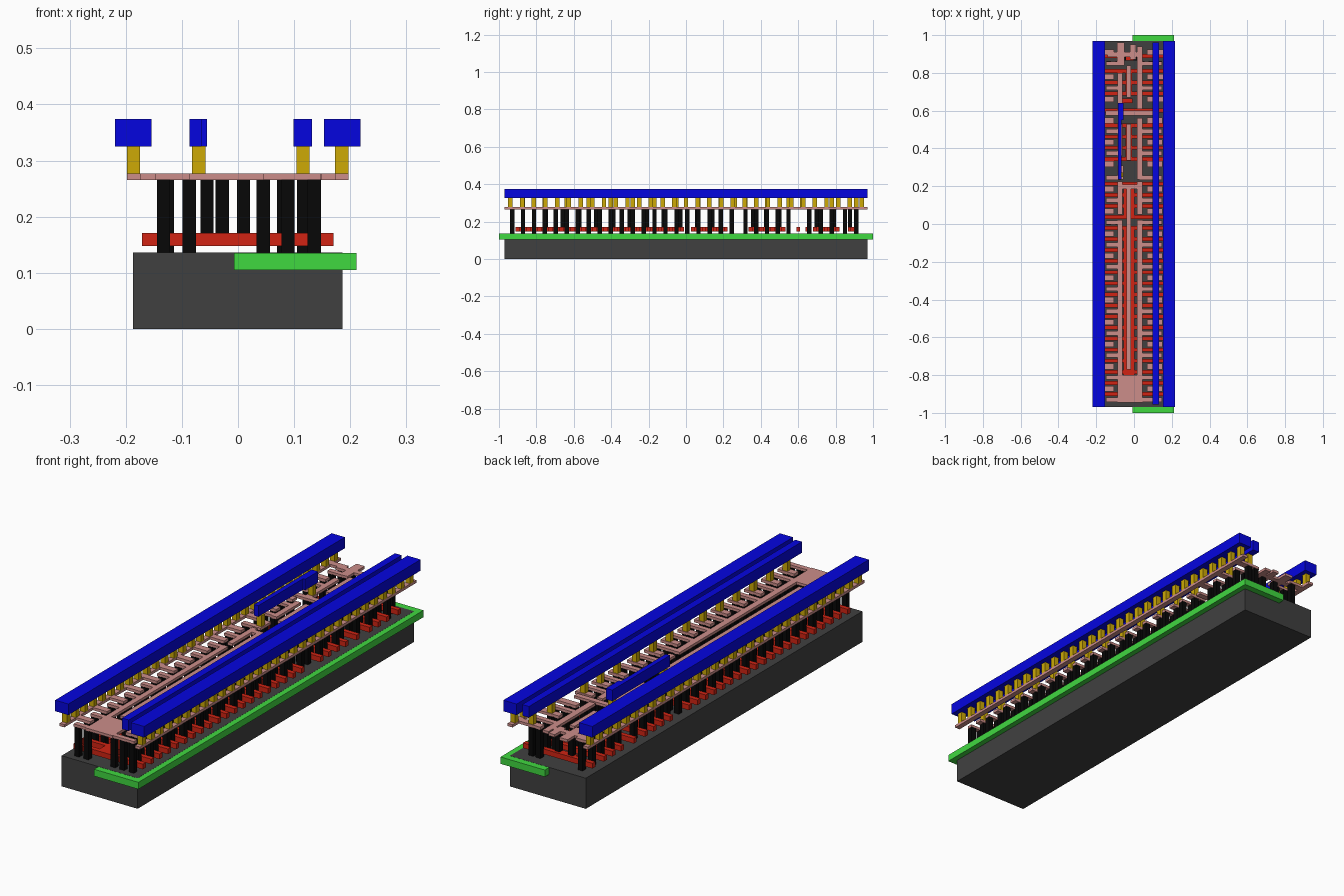
import bpy, bmesh

if "Cube" in bpy.data.objects:
    bpy.data.objects.remove(bpy.data.objects["Cube"])

# layer heights (bottom, top)
Z = dict(sub=(0, .136), well=(.105, .1355), poly=(.148, .171), con=(.136, .266),
         pcon=(.171, .266), local=(.265, .277), via=(.277, .326), metal=(.325, .374))


def material(name, rgb):
    m = bpy.data.materials.new(name)
    m.diffuse_color = (*[(c / 255) ** 2.2 for c in rgb], 1)
    m.use_nodes = True
    m.node_tree.nodes["Principled BSDF"].inputs["Base Color"].default_value = m.diffuse_color
    return m


DARK = material("dark_grey", (66, 66, 66))
GREEN = material("green", (66, 215, 66))
RED = material("red", (208, 40, 26))
BLACK = material("black", (16, 16, 16))
PINK = material("pink", (203, 140, 136))
GOLD = material("gold", (204, 168, 14))
BLUE = material("blue", (13, 13, 222))


def layer(name, mat, z, rects):
    """One object made of boxes; each rect is (x0, x1, y0, y1)."""
    bm = bmesh.new()
    for x0, x1, y0, y1 in rects:
        v = bmesh.ops.create_cube(bm, size=1)["verts"]
        bmesh.ops.scale(bm, verts=v, vec=(x1 - x0, y1 - y0, z[1] - z[0]))
        bmesh.ops.translate(bm, verts=v, vec=((x0 + x1) / 2, (y0 + y1) / 2, sum(z) / 2))
    me = bpy.data.meshes.new(name)
    bm.to_mesh(me)
    bm.free()
    me.materials.append(mat)
    ob = bpy.data.objects.new(name, me)
    bpy.context.collection.objects.link(ob)


def sq(x, y, s=.0235):
    return (x - s / 2, x + s / 2, y - s / 2, y + s / 2)


def bar(x0, x1, y, w=.023):
    return (x0, x1, y - w / 2, y + w / 2)


# base block and well
layer("substrate", DARK, Z["sub"], [(-.187, .186, -.97, .97)])
layer("well", GREEN, Z["well"], [(-.007, .211, -1, 1)])

P = .0586                                        # finger pitch
gates_a = [-.90 + P * k for k in range(16)]      # output stage
gates_b = [.037 + P * k for k in range(4)]       # driver stage
gates_c = [.345, .404, .462, .521, .60]          # input stage
gates_d = [.69, .75, .81, .89]

# gate strips and the straps that join them
gates = [bar(-.171, .17, y, .0205) for y in gates_a + gates_b + gates_c + gates_d]
straps = [(-.056, .003, -.91, -.012), (-.056, .003, .03, .222), (-.045, -.01, .338, .53),
          (-.06, -.008, .64, .665), (-.045, -.01, .69, .81), (-.075, .03, .865, .89)]
layer("gate_strips", RED, Z["poly"], gates + straps)

# local wiring, contacts and vias
local = [(-.198, -.174, -.97, .97), (.173, .197, -.97, .97)]
cons, pcons, vias = [], [], []


def drain(y):
    local.extend([bar(-.148, -.07, y), bar(.03, .148, y)])
    cons.extend(sq(x, y) for x in (-.133, -.087, .045, .089, .136))


def source(y, powered=True):
    local.extend([bar(-.18, -.105, y, .03), bar(.068, .15, y, .03)])
    cons.extend(sq(x, y) for x in (-.126, .081, .117))
    if powered:
        vias.append(sq(.116, y))


# output stage: alternating drains and sources
for k in range(17):
    (source if k % 2 else drain)(-.93 + P * k)
local += [(-.087, -.062, -.945, .02), (.017, .046, -.945, .02),
          (-.087, .046, -.945, -.80), (-.04, -.016, -.77, .205)]
pcons += [sq(-.028, -.75 + .09 * k) for k in range(9)]

# driver stage
for y in (.067, .185):
    source(y)
for y in (.126, .245):
    drain(y)
local += [(-.087, -.062, .05, .225), (.017, .046, .05, .225), (-.087, .046, .185, .21)]
pcons += [sq(-.028, y) for y in (.06, .14)]

# input stage
for y in (.318, .433, .548):
    source(y)
for y in (.375, .491):
    drain(y)
local += [(-.087, -.055, .235, .31), (-.087, -.062, .36, .53), (.017, .046, .235, .56),
          (-.04, -.016, .335, .53), (-.15, .13, .575, .60), (-.087, -.055, .575, .64)]
pcons += [sq(-.028, y) for y in (.36, .43, .50)]

# far end
for y in (.66, .78, .91):
    source(y, y > .7)
    local.append(bar(.14, .18, y, .03))
for y in (.72, .85):
    drain(y)
local += [(-.087, -.062, .61, .80), (.017, .046, .61, .94), (-.04, -.016, .67, .84),
          (-.14, .03, .885, .91), (-.09, -.05, .84, .96), (-.02, .01, .87, .95)]
pcons += [sq(-.028, y) for y in (.70, .79)] + [sq(-.055, .877), sq(.01, .877)]

layer("diffusion_contacts", BLACK, Z["con"], cons)
layer("gate_contacts", BLACK, Z["pcon"], pcons)
layer("local_wiring", PINK, Z["local"], local)

# vias under the rails and bars
for k in range(31):
    y = -.939 + .0626 * k
    vias += [sq(-.186, y), sq(.185, y)]
vias += [sq(-.07, y) for y in (.26, .62)]
layer("vias", GOLD, Z["via"], vias)

# top metal rails
layer("left_rail", BLUE, Z["metal"], [(-.219, -.154, -.97, .97)])
layer("right_rail", BLUE, Z["metal"], [(.153, .218, -.97, .97)])
layer("inner_rail", BLUE, Z["metal"], [(.099, .132, -.955, .96)])
layer("short_bar", BLUE, Z["metal"], [(-.086, -.065, .235, .56), (-.086, -.055, .55, .64)])
